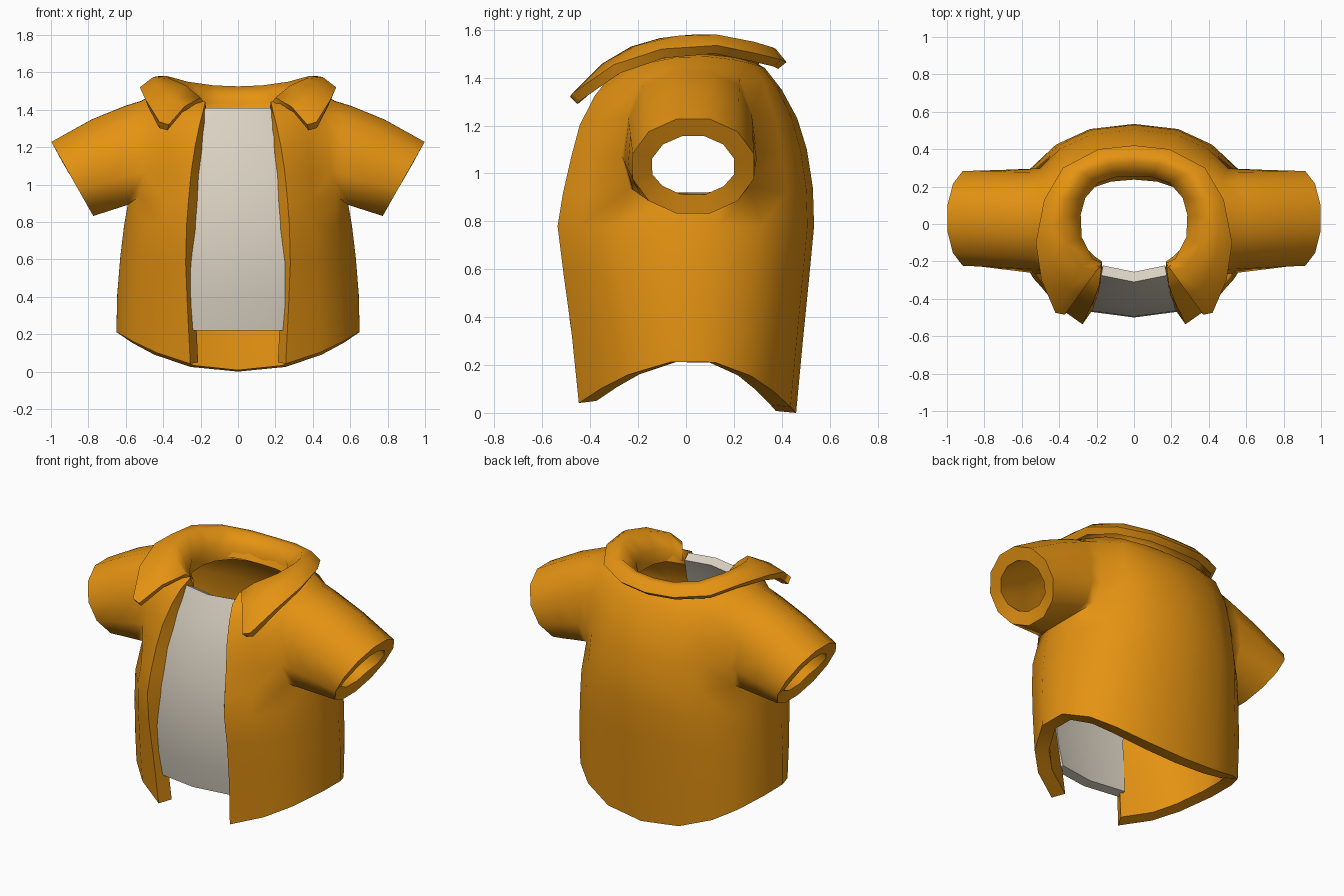
import bpy, bmesh, math
from mathutils import Vector

if "Cube" in bpy.data.objects:
    bpy.data.objects.remove(bpy.data.objects["Cube"])


def material(name, rgb):
    m = bpy.data.materials.new(name)
    m.diffuse_color = (*rgb, 1)
    m.use_nodes = True
    m.node_tree.nodes["Principled BSDF"].inputs["Base Color"].default_value = m.diffuse_color
    return m


ORANGE = material("orange cloth", (0.78, 0.29, 0.006))
CREAM = material("cream cloth", (0.70, 0.64, 0.54))


def finish(name, bm, mat, thickness, outward, mirror=True, thin=None):
    """Orient the sheet, mirror it, thicken it inward and shade it."""
    bm.normal_update()
    bmesh.ops.recalc_face_normals(bm, faces=bm.faces[:])
    if sum(outward(f) * f.calc_area() for f in bm.faces) < 0:
        bmesh.ops.reverse_faces(bm, faces=bm.faces[:])
    bm.verts.index_update()
    weights = {v.index: w for v, w in (thin or {}).items()}
    me = bpy.data.meshes.new(name)
    bm.to_mesh(me)
    bm.free()
    me.materials.append(mat)
    ob = bpy.data.objects.new(name, me)
    bpy.context.collection.objects.link(ob)
    if mirror:
        mod = ob.modifiers.new("mirror", 'MIRROR')
        mod.use_clip = True
        mod.merge_threshold = 0.002
    mod = ob.modifiers.new("thickness", 'SOLIDIFY')
    mod.thickness = thickness
    mod.offset = -1
    if weights:
        group = ob.vertex_groups.new(name="wall")
        for i in range(len(me.vertices)):
            group.add([i], weights.get(i, 1.0), 'REPLACE')
        mod.vertex_group = "wall"
    bpy.ops.object.select_all(action='DESELECT')
    ob.select_set(True)
    bpy.context.view_layer.objects.active = ob
    bpy.ops.object.convert(target='MESH')
    bpy.ops.object.shade_smooth_by_angle(angle=math.radians(64))
    return ob


def grid(bm, rows, skip=lambda r, c: False):
    vs = [[bm.verts.new(p) for p in row] for row in rows]
    for r in range(len(vs) - 1):
        for c in range(len(vs[0]) - 1):
            if not skip(r, c):
                bm.faces.new((vs[r][c], vs[r][c + 1], vs[r + 1][c + 1], vs[r + 1][c]))
    return vs


# Jacket body: rings of (side z, front z, back z, half width, front depth, back depth, opening x)
RINGS = [
    (.22, .01, .00, .662, .490, .460, .255),
    (.42, .32, .32, .657, .530, .490, .270),
    (.62, .57, .57, .640, .575, .515, .280),
    (.78, .78, .78, .620, .605, .535, .275),
    (.89, .92, .94, .600, .580, .530, .265),
    (1.07, 1.07, 1.10, .590, .535, .505, .250),
    (1.26, 1.19, 1.23, .575, .490, .465, .230),
    (1.45, 1.30, 1.35, .530, .420, .400, .205),
    (1.49, 1.38, 1.44, .450, .360, .330, .185),
    (1.50, 1.42, 1.47, .330, .290, .280, .175),
]
ANGLES = [.72, 1.0, 1.38, 1.77, 2.15, 2.45, 2.8, math.pi]


def ring_points(zs, zf, zb, a, bf, bb, xe):
    pts = []
    for t in [math.asin(xe / a)] + ANGLES:
        s, c = max(0, math.sin(t)), math.cos(t)
        if t == math.pi:
            s = 0
        front = c > 0
        x = a * (s if front else s ** .88)
        y = -(bf if front else bb) * c + .03 * s * s
        pts.append((x, y, zs + ((zf if front else zb) - zs) * c * c))
    return pts


bm = bmesh.new()
R0, R1, C0, C1 = 4, 7, 2, 5          # arm hole limits
vs = grid(bm, [ring_points(*r) for r in RINGS],
          lambda r, c: R0 <= r < R1 and C0 <= c < C1)

# Sleeve: drawn from the arm hole edge to a tilted round cuff
loop = ([vs[R0][c] for c in range(C0, C1)] + [vs[r][C1] for r in range(R0, R1)]
        + [vs[R1][c] for c in range(C1, C0, -1)] + [vs[r][C0] for r in range(R1, R0, -1)])
for k in (0, 3, 6, 9):               # round the corners of the arm hole
    side = (loop[k - 1].co + loop[k + 1].co) / 2
    loop[k].co = loop[k].co.lerp(side, .5 if k < 6 else .3)
root = [v.co.copy() for v in loop]
thin = {v: (.25 if k < 4 else .6) for k, v in enumerate(loop)}
prev = loop
for t in (.18, .55, 1):
    ring = []
    for k, p in enumerate(root):
        ang = math.radians(225 + 30 * k)
        u, v = math.sin(ang), math.cos(ang)
        end = Vector((.886 + .116 * u, .03 + .262 * v, 1.03 + .205 * u))
        q = p.lerp(end, t)
        q.z += .09 * t * (1 - t) * max(0, u)
        ring.append(bm.verts.new(q))
        if t < 1:
            thin[ring[-1]] = .5 if t < .3 else .75
    n = len(ring)
    for k in range(n):
        bm.faces.new((prev[k], prev[(k + 1) % n], ring[(k + 1) % n], ring[k]))
    prev = ring
finish("jacket", bm, ORANGE, .085, lambda f: f.normal.dot(
    f.calc_center_median() - Vector((0, 0, .8))), thin=thin)

# Folded collar: neck edge, crest and outer edge from front to back
COLLAR = [
    ((.17, -.21, 1.42), (.20, -.25, 1.465), (.37, -.485, 1.32)),
    ((.22, -.185, 1.45), (.28, -.23, 1.53), (.42, -.475, 1.335)),
    ((.28, -.07, 1.48), (.36, -.11, 1.565), (.495, -.30, 1.455)),
    ((.285, .05, 1.49), (.38, .03, 1.58), (.525, -.10, 1.52)),
    ((.26, .14, 1.485), (.36, .13, 1.575), (.48, .13, 1.535)),
    ((.19, .22, 1.475), (.27, .27, 1.55), (.38, .30, 1.50)),
    ((.10, .25, 1.47), (.13, .32, 1.53), (.19, .40, 1.475)),
    ((0, .25, 1.47), (0, .33, 1.525), (0, .42, 1.465)),
]
rows = [[], [], [], [], []]
for i, c, o in COLLAR:
    i, c, o = Vector(i), Vector(c), Vector(o)
    drop = Vector((i.x, i.y, 1.385))
    mid = (c + o) / 2 + Vector((0, 0, .025))
    for row, p in zip(rows, (drop, i, c, mid, o)):
        row.append(p)
bm = bmesh.new()
grid(bm, rows)
finish("collar", bm, ORANGE, .045, lambda f: f.normal.z)

# Undershirt front panel: (z, centre y, half width)
PANEL = [(.22, -.46, .245), (.38, -.485, .26), (.55, -.50, .265), (.80, -.495, .265),
         (1.05, -.45, .24), (1.25, -.385, .21), (1.41, -.31, .175)]
bm = bmesh.new()
grid(bm, [[(-w, y + .035, z), (0, y, z), (w, y + .035, z)] for z, y, w in PANEL])
finish("undershirt_panel", bm, CREAM, .06, lambda f: -f.normal.y, mirror=False)
